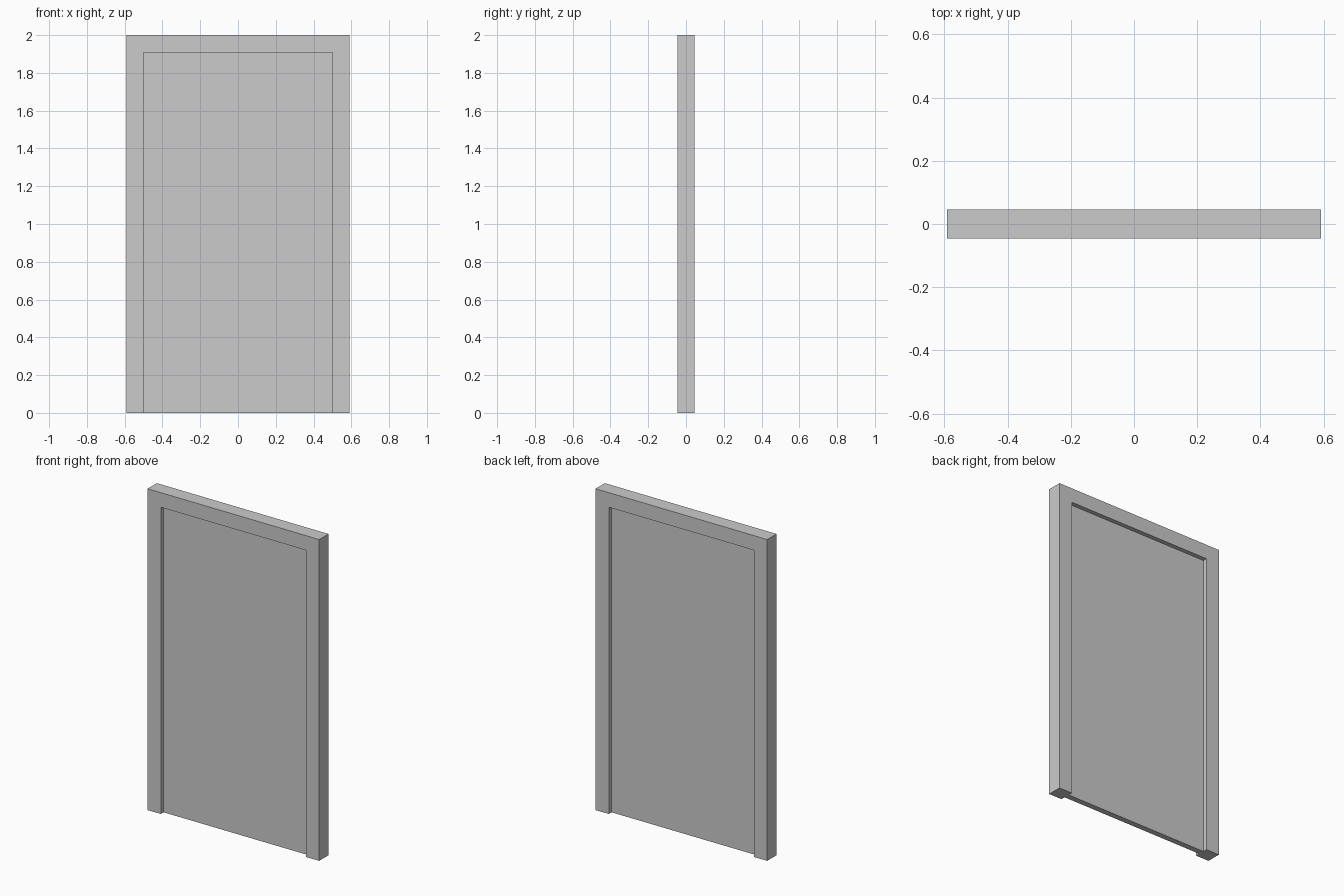
import bpy, bmesh

if "Cube" in bpy.data.objects:
    bpy.data.objects.remove(bpy.data.objects["Cube"])

HALF_W, HEIGHT, DEPTH = 0.591, 2.0, 0.091
OPEN_W, OPEN_H = 0.5, 1.909
PANEL_T = 0.036


def extrude_profile(name, points, depth):
    """Extrude an x-z outline along y, centred on y = 0."""
    bm = bmesh.new()
    face = bm.faces.new([bm.verts.new((x, -depth / 2, z)) for x, z in points])
    ext = bmesh.ops.extrude_face_region(bm, geom=[face], use_keep_orig=True)
    verts = [g for g in ext["geom"] if isinstance(g, bmesh.types.BMVert)]
    bmesh.ops.translate(bm, verts=verts, vec=(0, depth, 0))
    bmesh.ops.recalc_face_normals(bm, faces=bm.faces)
    mesh = bpy.data.meshes.new(name)
    bm.to_mesh(mesh)
    bm.free()
    obj = bpy.data.objects.new(name, mesh)
    bpy.context.collection.objects.link(obj)
    return obj


# Door frame: two posts and a header in one outline, open at the bottom
right = [(OPEN_W, OPEN_H), (OPEN_W, 0), (HALF_W, 0), (HALF_W, HEIGHT)]
left = [(-x, z) for x, z in reversed(right)]
extrude_profile("door_frame", right + left, DEPTH)

# Door panel: thin slab filling the opening, recessed on both sides
extrude_profile("door_panel", [(-OPEN_W, 0), (OPEN_W, 0),
                               (OPEN_W, OPEN_H), (-OPEN_W, OPEN_H)], PANEL_T)
